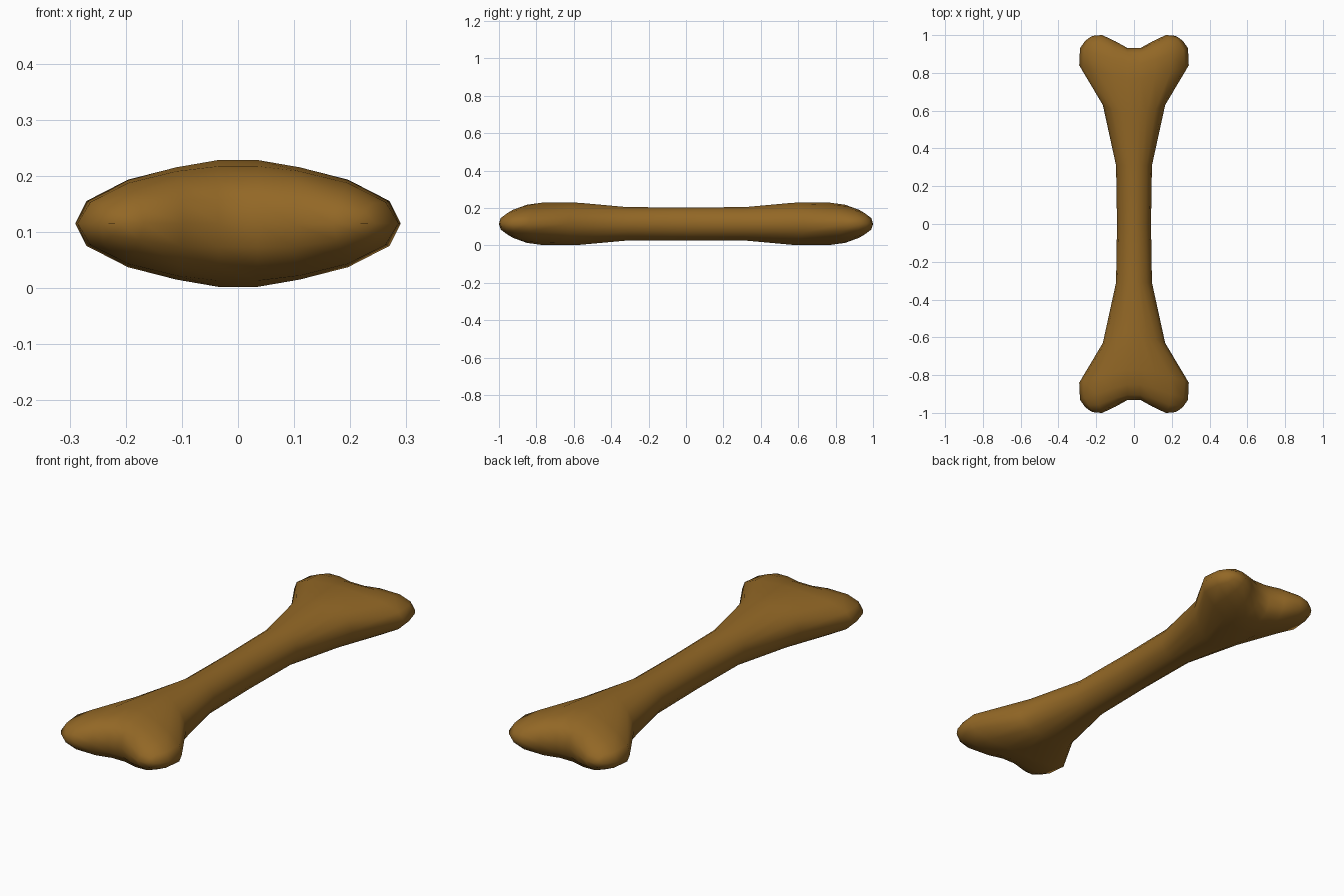
import bpy, bmesh, math

if "Cube" in bpy.data.objects:
    bpy.data.objects.remove(bpy.data.objects["Cube"])

MID = 0.115  # height of the horizontal symmetry plane


def oval(w, h, y_rim, y_mid):
    # quarter cross-section of the shaft, from the side rim to the centre line
    pts = []
    for deg in (0, 24, 46, 66, 81):
        a = math.radians(deg)
        pts.append((w * math.cos(a), y_mid + (y_rim - y_mid) * math.cos(a), h * math.sin(a)))
    return pts


# quarter rings (x, y, half height) from the middle of the shaft to the knuckles
quarters = [
    oval(0.09, 0.089, 0.0, 0.0),
    oval(0.095, 0.09, 0.31, 0.31),
    oval(0.165, 0.114, 0.63, 0.56),
    [(.290, .84, 0), (.270, .83, .040), (.196, .81, .078), (.11, .785, .100), (.035, .77, .113)],
    [(.286, .93, 0), (.263, .92, .038), (.196, .90, .072), (.11, .87, .093), (.035, .85, .102)],
    [(.262, .965, 0), (.240, .96, .036), (.187, .957, .056), (.105, .925, .075), (.035, .905, .076)],
    [(.245, .98, 0), (.225, .984, .022), (.175, .991, .030), (.100, .958, .042), (.035, .927, .042)],
    [(.225, .993, 0), (.205, .998, 0), (.168, 1.0, 0), (.098, .967, 0), (.035, .932, 0)],
]


def full_ring(q, sy):
    top = [(x, y, z) for x, y, z in q] + [(-x, y, z) for x, y, z in reversed(q)]
    low = [(x, y, -z) for x, y, z in reversed(top[1:-1])]
    return [(x, sy * y, MID + z) for x, y, z in top + low]


# bone: loft through all rings, mirrored to both ends
rings = [full_ring(q, -1) for q in reversed(quarters)] + [full_ring(q, 1) for q in quarters[1:]]
bm = bmesh.new()
loops = [[bm.verts.new(p) for p in r] for r in rings]
n = len(loops[0])
for a, b in zip(loops, loops[1:]):
    for i in range(n):
        j = (i + 1) % n
        bm.faces.new((a[i], a[j], b[j], b[i]))
bmesh.ops.remove_doubles(bm, verts=bm.verts, dist=0.0005)
bmesh.ops.recalc_face_normals(bm, faces=bm.faces)
for f in bm.faces:
    f.smooth = True
mesh = bpy.data.meshes.new("bone")
bm.to_mesh(mesh)
bm.free()

brown = bpy.data.materials.new("bone brown")
brown.diffuse_color = (0.29, 0.137, 0.019, 1)
brown.use_nodes = True
brown.node_tree.nodes["Principled BSDF"].inputs["Base Color"].default_value = brown.diffuse_color
mesh.materials.append(brown)
bone = bpy.data.objects.new("bone", mesh)
bpy.context.collection.objects.link(bone)
